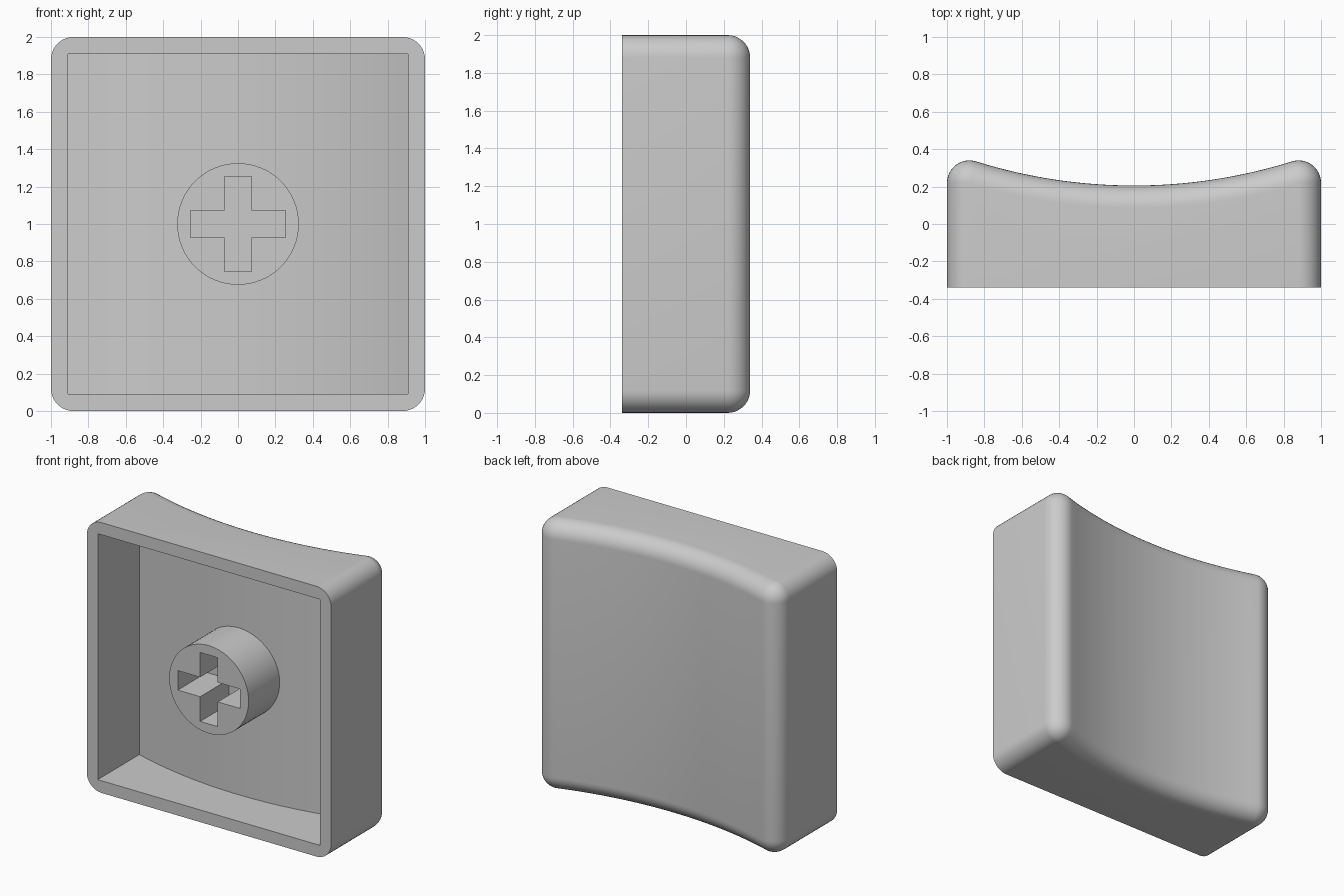
import bpy, bmesh, math

if "Cube" in bpy.data.objects:
    bpy.data.objects.remove(bpy.data.objects["Cube"], do_unlink=True)

FRONT = -0.34        # plane of the open rim
FILLET = 0.12        # outer edge rounding
HORN_X, HORN_Y = 1 - FILLET, 0.22
DISH = 2.83          # radius of the dished back
DISH_Y = HORN_Y + math.sqrt((DISH + FILLET) ** 2 - HORN_X ** 2)
WALL_X, THICK = 0.91, 0.2

grey = bpy.data.materials.new("light grey plastic")
grey.use_nodes = True
grey.diffuse_color = (0.6, 0.6, 0.6, 1)
grey.node_tree.nodes["Principled BSDF"].inputs["Base Color"].default_value = grey.diffuse_color


def polar(cx, cy, radius, a):
    return cx + radius * math.cos(a), cy + radius * math.sin(a)


def dish_arc(radius, half_angle, steps=32):
    """Dished back from right to left, as seen from above."""
    return [polar(0, DISH_Y, radius, -math.pi / 2 + half_angle * (1 - 2 * i / steps))
            for i in range(steps + 1)]


def outer_profile(offset):
    """Outline of the cap moved inward by offset, open along the front."""
    end = math.atan2(DISH_Y - HORN_Y, -HORN_X)
    horn = [polar(HORN_X, HORN_Y, FILLET - offset, end * i / 12) for i in range(13)]
    half = math.atan2(HORN_X, DISH_Y - HORN_Y)
    right = [(1 - offset, FRONT)] + horn
    left = [(-x, y) for x, y in reversed(right)]
    return right + dish_arc(DISH + offset, half)[1:-1] + left


def inner_profile():
    radius = DISH + THICK
    arc = dish_arc(radius, math.asin(WALL_X / radius))
    return [(WALL_X, FRONT)] + arc + [(-WALL_X, FRONT)]


def loft(bm, layers):
    """Skin a stack of (z, profile) layers, close both ends, leave the front open."""
    rows = [[bm.verts.new((x, y, z)) for x, y in pts] for z, pts in layers]
    for a, b in zip(rows, rows[1:]):
        for i in range(len(a) - 1):
            bm.faces.new((a[i], a[i + 1], b[i + 1], b[i]))
    bm.faces.new(rows[0])
    bm.faces.new(rows[-1])


def front_fill(bm):
    """Fill the flat ring between the open loops on the front plane."""
    edges = [e for e in bm.edges if e.is_boundary
             and all(abs(v.co.y - FRONT) < 1e-4 for v in e.verts)]
    bmesh.ops.triangle_fill(bm, edges=edges, use_beauty=True, normal=(0, -1, 0))


def finish(bm, name):
    bmesh.ops.recalc_face_normals(bm, faces=bm.faces[:])
    mesh = bpy.data.meshes.new(name)
    bm.to_mesh(mesh)
    bm.free()
    mesh.materials.append(grey)
    obj = bpy.data.objects.new(name, mesh)
    bpy.context.collection.objects.link(obj)
    bpy.ops.object.select_all(action='DESELECT')
    obj.select_set(True)
    bpy.context.view_layer.objects.active = obj
    bpy.ops.object.shade_smooth_by_angle(angle=math.radians(30))


# Cap shell: rounded outside, hollow inside
bm = bmesh.new()
STEPS = 9
turns = [math.pi / 2 * i / STEPS for i in range(STEPS + 1)]
lower = [(FILLET * (1 - math.sin(t)), outer_profile(FILLET * (1 - math.cos(t))))
         for t in reversed(turns)]
upper = [(2 - z, pts) for z, pts in reversed(lower)]
loft(bm, lower + upper)
loft(bm, [(1 - WALL_X, inner_profile()), (1 + WALL_X, inner_profile())])
bmesh.ops.remove_doubles(bm, verts=bm.verts[:], dist=1e-5)
front_fill(bm)
finish(bm, "cap_shell")


# Round stem with a cross-shaped socket
def tube(bm, pts, back):
    front_row = [bm.verts.new((x, FRONT, 1 + z)) for x, z in pts]
    back_row = [bm.verts.new((x, back, 1 + z)) for x, z in pts]
    for i in range(len(pts)):
        j = (i + 1) % len(pts)
        bm.faces.new((front_row[i], front_row[j], back_row[j], back_row[i]))
    bm.faces.new(back_row)


bm = bmesh.new()
ARM, HALF = 0.255, 0.072
tube(bm, [polar(0, 0, 0.325, math.tau * i / 64) for i in range(64)], 0.04)
cross = []
for k in range(4):
    c, s = round(math.cos(k * math.pi / 2)), round(math.sin(k * math.pi / 2))
    for x, z in ((ARM, -HALF), (ARM, HALF), (HALF, HALF)):
        cross.append((x * c - z * s, x * s + z * c))
tube(bm, cross, 0.0)
front_fill(bm)
finish(bm, "stem")
